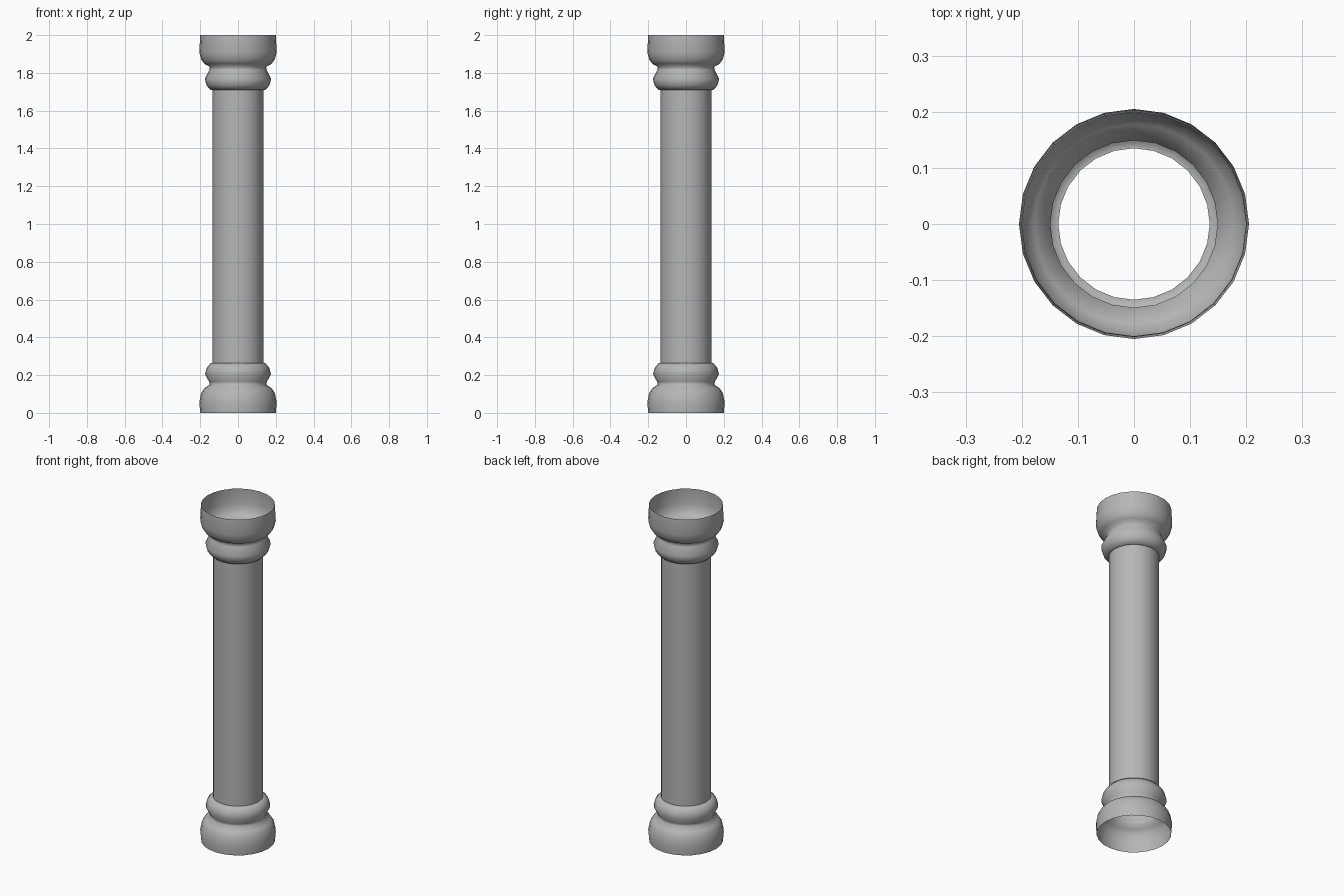
import bpy, bmesh, math

if "Cube" in bpy.data.objects:
    bpy.data.objects.remove(bpy.data.objects["Cube"])

SIDES = 24

# Dark grey stone
stone = bpy.data.materials.new("stone")
stone.diffuse_color = (0.47, 0.47, 0.47, 1)
stone.use_nodes = True
stone.node_tree.nodes["Principled BSDF"].inputs["Base Color"].default_value = stone.diffuse_color


def lathe(name, profile):
    """Revolve an open (radius, height) profile around the z axis."""
    bm = bmesh.new()
    rings = []
    for r, z in profile:
        rings.append([bm.verts.new((r * math.cos(2 * math.pi * i / SIDES),
                                    r * math.sin(2 * math.pi * i / SIDES), z))
                      for i in range(SIDES)])
    for a, b in zip(rings, rings[1:]):
        for i in range(SIDES):
            j = (i + 1) % SIDES
            bm.faces.new((a[i], a[j], b[j], b[i]))
    mesh = bpy.data.meshes.new(name)
    bm.to_mesh(mesh)
    bm.free()
    mesh.materials.append(stone)
    obj = bpy.data.objects.new(name, mesh)
    bpy.context.collection.objects.link(obj)
    bpy.ops.object.select_all(action='DESELECT')
    obj.select_set(True)
    bpy.context.view_layer.objects.active = obj
    bpy.ops.object.shade_smooth_by_angle(angle=math.radians(80))
    return obj


# Hollow column: moulded base, plain shaft and moulded capital, open at both ends
base = [(0.2, 0), (0.205, 0.055), (0.195, 0.105), (0.178, 0.131), (0.15, 0.149),
        (0.153, 0.165), (0.175, 0.205), (0.165, 0.24), (0.145, 0.263)]
shaft = [(0.135, 0.263), (0.135, 1.71)]
capital = [(0.145, 1.71), (0.166, 1.733), (0.176, 1.768), (0.153, 1.815), (0.149, 1.832),
           (0.178, 1.848), (0.195, 1.872), (0.205, 1.91), (0.2, 2.0)]
lathe("column", base + shaft + capital)
